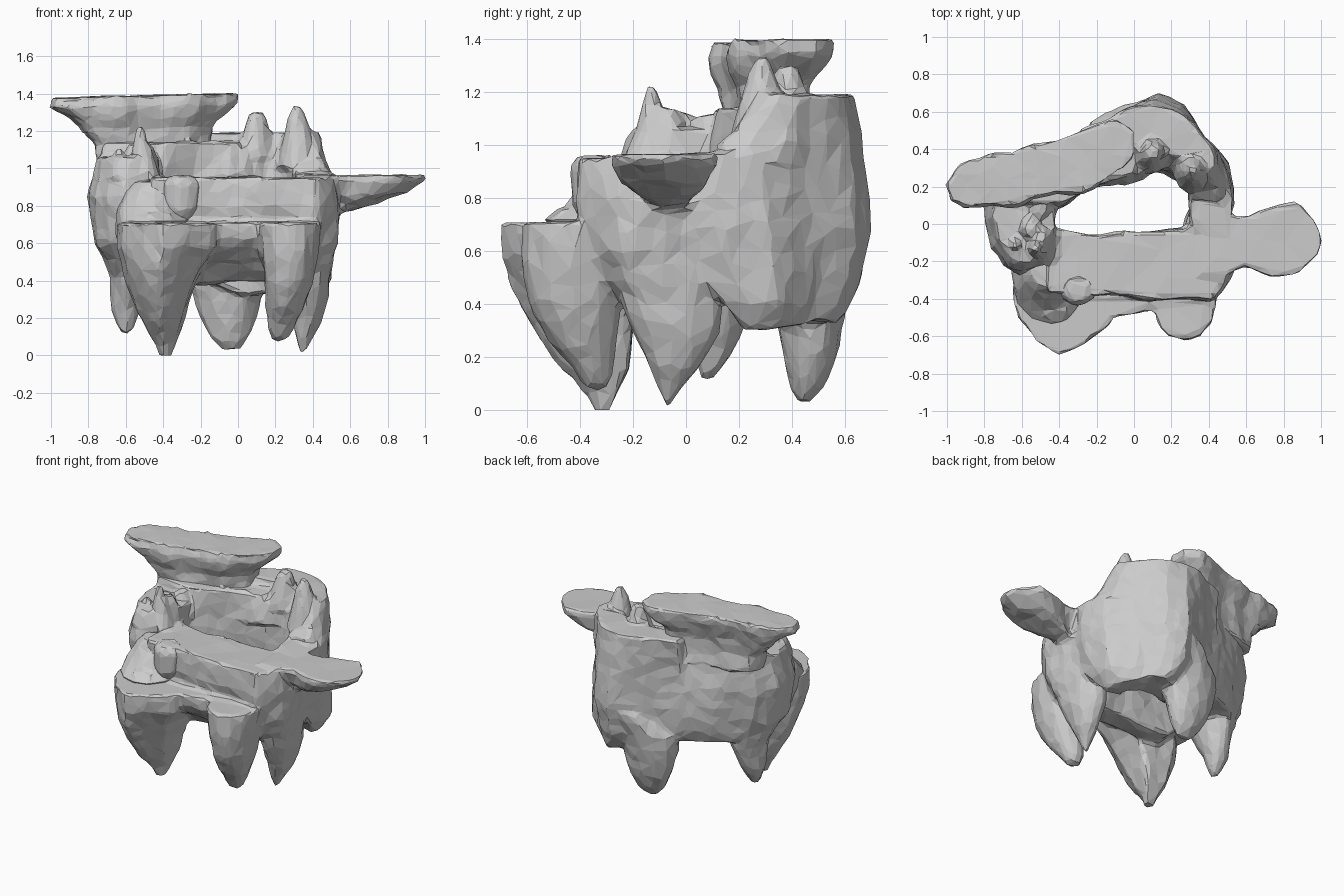
import bpy, bmesh, math, random
from mathutils import Vector, noise

random.seed(4)
OCT = [(math.cos(math.tau * i / 12), math.sin(math.tau * i / 12)) for i in range(12)]


def loft(bm, layers, outline=OCT):
    """Closed solid: the outline fitted into a box (z, x0, x1, y0, y1) at each layer, top first."""
    n = len(outline)
    area = sum(outline[i - 1][0] * outline[i][1] - outline[i][0] * outline[i - 1][1] for i in range(n))
    if area < 0:
        outline = outline[::-1]
    xs, ys = [p[0] for p in outline], [p[1] for p in outline]
    ax, ay, w, d = min(xs), min(ys), max(xs) - min(xs), max(ys) - min(ys)
    rings = [[bm.verts.new((x0 + (px - ax) / w * (x1 - x0), y0 + (py - ay) / d * (y1 - y0), z))
              for px, py in outline] for z, x0, x1, y0, y1 in layers]
    for a, b in zip(rings, rings[1:]):
        for i in range(n):
            bm.faces.new((a[i], b[i], b[(i + 1) % n], a[(i + 1) % n]))
    bm.faces.new(rings[0])
    bm.faces.new(rings[-1][::-1])


def spike(bm, x, y, top, r, base):
    h = top - base
    loft(bm, [(base + h * t, x - r * s, x + r * s, y - r * s, y + r * s)
              for t, s in ((1, .25), (.85, .48), (.5, .8), (0, 1.25))])


def fuse(name, bm, rough, faces):
    """Merge overlapping solids, roughen the sides, then reduce to facets."""
    bmesh.ops.triangulate(bm, faces=bm.faces)
    raw = bpy.data.meshes.new(name)
    bm.to_mesh(raw)
    bm.free()
    ob = bpy.data.objects.new(name, raw)
    bpy.context.collection.objects.link(ob)
    m = ob.modifiers.new("merge", 'REMESH')
    m.mode, m.voxel_size = 'VOXEL', .016
    m = ob.modifiers.new("soften", 'SMOOTH')
    m.factor, m.iterations = .5, 7
    me = bpy.data.meshes.new_from_object(ob.evaluated_get(bpy.context.evaluated_depsgraph_get()))
    ob.modifiers.clear()
    ob.data = me
    moves = []
    for v in me.vertices:
        n, c = v.normal, v.co
        k = rough * (.2 if n.z > .8 else 1)
        moves.append(n * k * (noise.noise(Vector((c.x * 5, c.y * 5, c.z * 2.2)))
                              + .25 * noise.noise(c * 13)))
    for v, mv in zip(me.vertices, moves):
        v.co += mv
        v.co.z = max(v.co.z, 0)
    m = ob.modifiers.new("facets", 'DECIMATE')
    m.ratio = min(1, faces / (2 * len(me.polygons)))
    for p in me.polygons:
        p.use_smooth = False
    return ob


bm = bmesh.new()
# Low front ledge: two lobes tapering into legs, with an arch between
loft(bm, [(.71, -.65, -.1, -.71, -.2), (.58, -.65, -.1, -.7, -.2), (.45, -.61, -.2, -.66, -.18),
          (.3, -.56, -.27, -.57, -.18), (.15, -.51, -.3, -.46, -.2), (.05, -.46, -.33, -.38, -.25),
          (-.02, -.43, -.35, -.35, -.28)],
     [(-.65, -.35), (-.63, -.5), (-.52, -.65), (-.4, -.71), (-.28, -.66), (-.12, -.53), (-.1, -.25), (-.5, -.2)])
loft(bm, [(.71, .1, .44, -.62, -.22), (.55, .12, .43, -.62, -.22), (.4, .14, .41, -.59, -.24),
          (.25, .15, .36, -.5, -.26), (.14, .16, .29, -.41, -.28), (.09, .19, .25, -.37, -.31)])
loft(bm, [(.71, -.3, .28, -.51, -.2), (.63, -.3, .28, -.5, -.2), (.57, -.3, .26, -.45, -.2),
          (.5, -.28, .24, -.36, -.2)],
     [(-.3, -.51), (-.1, -.5), (.08, -.46), (.28, -.5), (.28, -.2), (-.3, -.2)])
# Middle plateau
loft(bm, [(.95, -.45, .52, -.4, -.02), (.8, -.48, .53, -.41, -.02), (.6, -.5, .52, -.37, -.03),
          (.48, -.48, .48, -.32, -.04), (.39, -.35, .4, -.22, -.06)],
     [(-.42, -.02), (-.2, -.06), (.1, -.04), (.3, -.02), (.5, -.02), (.52, -.25), (.42, -.4), (.2, -.4),
      (-.1, -.38), (-.42, -.36)])
# Wing reaching right
loft(bm, [(.965, .35, 1.01, -.28, .11), (.93, .35, .99, -.28, .11), (.86, .37, .9, -.24, .07),
          (.81, .4, .72, -.16, .03), (.76, .4, .57, -.11, .01)],
     [(.35, .04), (.5, .05), (.62, .04), (.8, .11), (.88, .11), (.96, .03), (1.01, -.08), (.98, -.17),
      (.88, -.27), (.75, -.28), (.6, -.23), (.5, -.27), (.35, -.27)])
# Right leg
loft(bm, [(.8, .27, .55, -.32, .16), (.5, .25, .51, -.28, .15), (.3, .26, .48, -.22, .12),
          (.15, .28, .43, -.15, .04), (.06, .3, .39, -.11, -.02), (.0, .32, .36, -.09, -.05)])
# Right wall, ramping up toward the back
RIGHT = [(.28, 0), (.5, -.05), (.53, .1), (.5, .3), (.36, .5), (.22, .5), (.24, .25), (.31, .12)]
loft(bm, [(.97, .24, .52, -.05, .48), (.7, .24, .54, -.02, .5), (.5, .24, .52, .05, .5),
          (.4, .25, .5, .14, .48), (.32, .28, .44, .22, .45)], RIGHT)
loft(bm, [(1.19, .24, .42, .29, .5), (1.05, .24, .46, .19, .5), (.93, .24, .51, .06, .5)], RIGHT)
# Back wall, its inner face leaning back
loft(bm, [(1.19, -.3, .4, .36, .65), (1.08, -.3, .43, .29, .67), (.95, -.3, .46, .22, .69),
          (.7, -.3, .47, .2, .715), (.5, -.27, .44, .24, .67), (.41, -.2, .42, .27, .63),
          (.33, 0, .38, .3, .57)],
     [(0, .28), (.15, .27), (.24, .22), (.35, .2), (.45, .3), (.35, .52), (.25, .65), (.12, .715),
      (-.05, .62), (-.3, .48), (-.3, .2)])
loft(bm, [(.65, -.12, .26, .3, .68), (.5, -.25, .18, .32, .63), (.36, -.25, .14, .34, .6),
          (.2, -.21, .1, .37, .57), (.09, -.15, .06, .39, .52), (.03, -.08, .02, .42, .47)])
# Back left wall
loft(bm, [(1.14, -.72, 0, .12, .53), (.85, -.8, 0, .08, .59), (.65, -.77, 0, .09, .59),
          (.54, -.7, -.05, .13, .56), (.46, -.64, -.1, .17, .5)],
     [(-.25, .2), (-.1, .25), (0, .3), (0, .62), (-.2, .53), (-.5, .42), (-.74, .28), (-.8, .12), (-.42, .1)])
# Left wall and its leg
loft(bm, [(1.06, -.75, -.42, -.22, .3), (.85, -.8, -.42, -.27, .3), (.6, -.77, -.44, -.22, .3),
          (.42, -.68, -.46, -.08, .27), (.25, -.67, -.53, .03, .18), (.12, -.62, -.58, .06, .1)])
# Peaks
for p in ((.31, .29, 1.34, .1, 1.0), (.1, .38, 1.3, .1, 1.06), (-.52, -.13, 1.23, .06, .95)):
    spike(bm, *p)
# Small crags along the left rim and the inner back rim
for i in range(16):
    t = i / 15
    spike(bm, -.58 + random.uniform(-.1, .1), -.18 + .33 * t, random.uniform(1.06, 1.16),
          random.uniform(.05, .08), .95)
for i in range(11):
    t = i / 10
    spike(bm, -.5 + .75 * t, .19 + .15 * t, random.uniform(1.08, 1.2), random.uniform(.04, .07), .95)
fuse("rock_ring", bm, .025, 4200)

# Rounded shoulder sloping from the left wall down to the ledge
bm = bmesh.new()
loft(bm, [(.93, -.55, -.32, -.33, -.1), (.86, -.61, -.3, -.39, -.06), (.78, -.64, -.28, -.46, -.04),
          (.72, -.65, -.24, -.55, -.03), (.65, -.65, -.28, -.5, -.02), (.5, -.61, -.3, -.4, -.02)])
fuse("left_shoulder", bm, .02, 300)

# Boulder against the plateau
bm = bmesh.new()
loft(bm, [(.96, -.36, -.24, -.41, -.3), (.92, -.4, -.2, -.44, -.27), (.78, -.4, -.21, -.44, -.27),
          (.72, -.36, -.25, -.41, -.27)])
fuse("front_boulder", bm, .02, 160)

# Top slab overhanging the left wall
bm = bmesh.new()
loft(bm, [(1.395, -1, 0, .09, .56), (1.34, -1.01, 0, .07, .56), (1.29, -.95, -.05, .09, .53),
          (1.23, -.86, -.13, .13, .48), (1.13, -.77, -.14, .15, .47), (1.0, -.76, -.13, .15, .49)],
     [(-1, .22), (-.98, .13), (-.9, .09), (-.65, .11), (-.4, .17), (-.2, .2), (-.05, .3), (0, .38),
      (0, .5), (-.1, .56), (-.2, .53), (-.5, .43), (-.8, .36), (-.92, .33)])
slab = fuse("top_slab", bm, .035, 1000)
for v in slab.data.vertices:
    v.co.z += .025 * (v.co.x + .3) * (v.co.z > 1.2)
